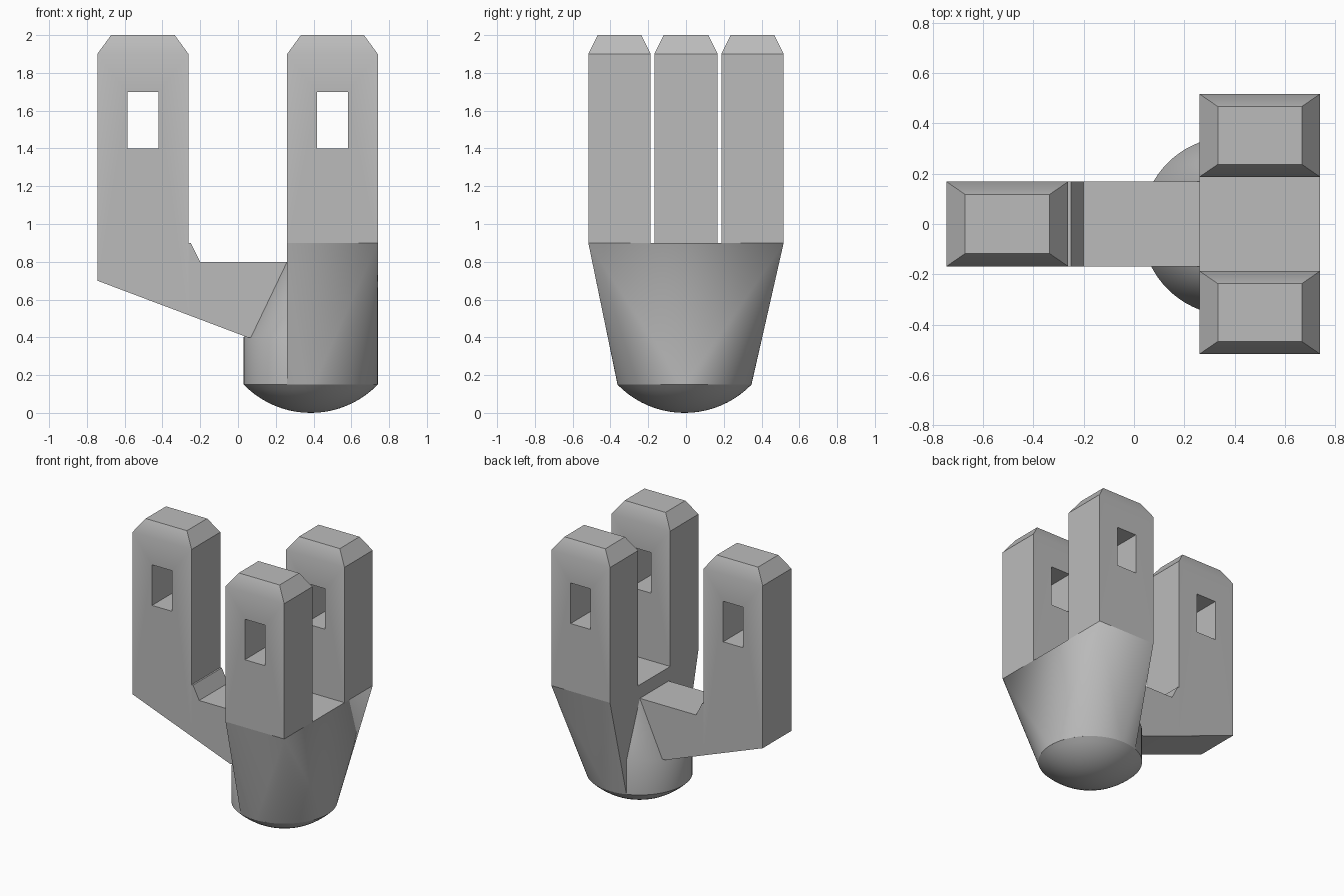
import bpy, bmesh, math

cube = bpy.data.objects.get("Cube")
if cube:
    bpy.data.objects.remove(cube, do_unlink=True)

grey = bpy.data.materials.new("plain grey")
grey.use_nodes = True
grey.diffuse_color = (0.5, 0.5, 0.5, 1)
grey.node_tree.nodes["Principled BSDF"].inputs["Base Color"].default_value = grey.diffuse_color

CX, CY, R = 0.385, -0.008, 0.355      # round stem
X0, X1, Y1 = 0.26, 0.74, 0.517        # fork outline
SLOT, HALF = 0.187, 0.168             # half gap of fork, half width of arm
RIM, NECK, FORK, SHOULDER, TOP = 0.15, 0.4, 0.9, 1.9, 2.0


def finish(name, bm):
    bmesh.ops.recalc_face_normals(bm, faces=bm.faces)
    mesh = bpy.data.meshes.new(name)
    bm.to_mesh(mesh)
    bm.free()
    mesh.materials.append(grey)
    obj = bpy.data.objects.new(name, mesh)
    bpy.context.collection.objects.link(obj)
    return obj


def smooth(obj):
    bpy.ops.object.select_all(action="DESELECT")
    obj.select_set(True)
    bpy.context.view_layer.objects.active = obj
    bpy.ops.object.shade_smooth_by_angle(angle=math.radians(30))


def hull(name, points):
    bm = bmesh.new()
    for p in points:
        bm.verts.new(p)
    res = bmesh.ops.convex_hull(bm, input=bm.verts)
    loose = {v for v in res["geom_interior"] if isinstance(v, bmesh.types.BMVert)}
    bmesh.ops.delete(bm, geom=list(loose), context="VERTS")
    bmesh.ops.dissolve_limit(bm, angle_limit=0.001, verts=bm.verts, edges=bm.edges)
    return finish(name, bm)


def rect(x0, x1, y0, y1, z):
    return [(x, y, z) for x in (x0, x1) for y in (y0, y1)]


def arc(a0, a1, n, z):
    return [(CX + R * math.cos(a0 + (a1 - a0) * i / n),
             CY + R * math.sin(a0 + (a1 - a0) * i / n), z) for i in range(n + 1)]


def prong(name, x0, x1, y0, y1, z_left, z_right):
    # Block with a chamfered top and a square eye through it
    pts = [(x, y, z) for x, z in ((x0, z_left), (x1, z_right)) for y in (y0, y1)]
    pts += rect(x0, x1, y0, y1, SHOULDER)
    pts += rect(x0 + 0.073, x1 - 0.073, y0 + 0.05, y1 - 0.05, TOP)
    obj = hull(name, pts)
    mid = (x0 + x1) / 2
    cutter = hull("eye_cutter", rect(mid - 0.082, mid + 0.082, y0 - 0.1, y1 + 0.1, 1.4)
                  + rect(mid - 0.082, mid + 0.082, y0 - 0.1, y1 + 0.1, 1.7))
    cutter.hide_render = True
    mod = obj.modifiers.new("eye", "BOOLEAN")
    mod.operation, mod.solver, mod.object = "DIFFERENCE", "EXACT", cutter
    bpy.context.view_layer.objects.active = obj
    bpy.ops.object.modifier_apply(modifier=mod.name)
    bpy.data.objects.remove(cutter, do_unlink=True)
    smooth(obj)


# Stem: the outer part flares into the fork, the inner part rises to the arm
a = math.acos((X0 - CX) / R)
outer = arc(-a, a, 48, RIM) + arc(-a, a, 48, NECK)
smooth(hull("fork_flare", outer + rect(X0, X1, -Y1, Y1, FORK)))
inner = arc(a, 2 * math.pi - a, 28, RIM) + arc(a, 2 * math.pi - a, 28, NECK)
smooth(hull("stem_shoulder", inner + [(X0, s * HALF, 0.8) for s in (-1, 1)]))

# Shallow dome under the stem
sphere_r = (R * R + RIM * RIM) / (2 * RIM)
sweep = math.asin(R / sphere_r)
bm = bmesh.new()
profile = [bm.verts.new((CX + sphere_r * math.sin(sweep * i / 10), CY,
                         sphere_r * (1 - math.cos(sweep * i / 10)))) for i in range(11)]
edges = [bm.edges.new(pair) for pair in zip(profile, profile[1:])]
bmesh.ops.spin(bm, geom=profile + edges, cent=(CX, CY, 0), axis=(0, 0, 1),
               angle=2 * math.pi, steps=72)
bmesh.ops.remove_doubles(bm, verts=bm.verts, dist=0.0005)
smooth(finish("bottom_dome", bm))

# Fork prongs and the offset prong with its sloping foot
prong("front_prong", X0, X1, -Y1, -SLOT, FORK, FORK)
prong("back_prong", X0, X1, SLOT, Y1, FORK, FORK)
prong("right_prong", -0.745, -0.262, -HALF, HALF, 0.7, 0.518)

# Arm joining the offset prong to the stem
side = [(-0.262, 0.518), (0.05, NECK), (X0, NECK), (X0, 0.8),
        (-0.2, 0.8), (-0.25, FORK), (-0.262, FORK)]
bm = bmesh.new()
face = bm.faces.new([bm.verts.new((x, -HALF, z)) for x, z in side])
ext = bmesh.ops.extrude_face_region(bm, geom=[face])
bmesh.ops.translate(bm, vec=(0, 2 * HALF, 0),
                    verts=[v for v in ext["geom"] if isinstance(v, bmesh.types.BMVert)])
smooth(finish("arm", bm))
